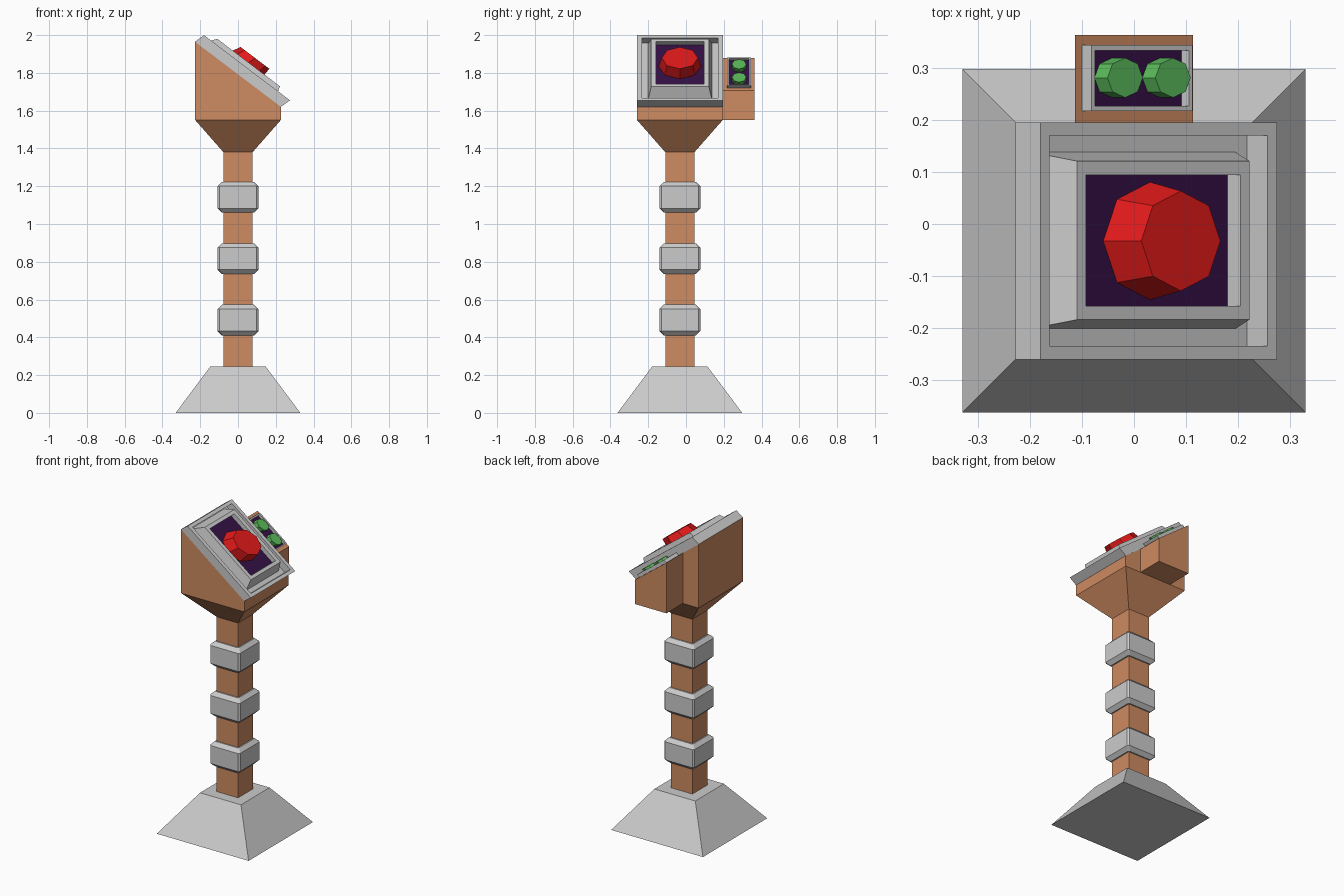
import bpy, bmesh
from math import cos, sin, pi

if "Cube" in bpy.data.objects:
    bpy.data.objects.remove(bpy.data.objects["Cube"])

CY = -0.0325          # centre line of the stand in y


def material(name, rgb):
    m = bpy.data.materials.new(name)
    m.diffuse_color = (*rgb, 1)
    m.use_nodes = True
    m.node_tree.nodes["Principled BSDF"].inputs["Base Color"].default_value = m.diffuse_color
    return m


COPPER = material("copper", (0.62, 0.26, 0.12))
RED = material("red", (0.75, 0.01, 0.01))
GREEN = material("green", (0.10, 0.48, 0.10))
PURPLE = material("purple", (0.035, 0.005, 0.06))


def loft(name, rings, mat=None):
    """Skin a stack of equal-length rings and cap both ends."""
    bm = bmesh.new()
    vs = [[bm.verts.new(p) for p in r] for r in rings]
    n = len(vs[0])
    for a, b in zip(vs, vs[1:]):
        for i in range(n):
            j = (i + 1) % n
            bm.faces.new((a[i], a[j], b[j], b[i]))
    bm.faces.new(vs[0][::-1])
    bm.faces.new(vs[-1])
    bmesh.ops.recalc_face_normals(bm, faces=bm.faces)
    me = bpy.data.meshes.new(name)
    bm.to_mesh(me)
    bm.free()
    ob = bpy.data.objects.new(name, me)
    bpy.context.collection.objects.link(ob)
    if mat:
        me.materials.append(mat)
    return ob


def rect(x0, x1, y0, y1, z):
    return [(x0, y0, z), (x1, y0, z), (x1, y1, z), (x0, y1, z)]


def square(h, z):
    return rect(-h, h, CY - h, CY + h, z)


def cut_square(h, c, z):
    """Square with its corners cut off by c."""
    k = h - c
    return [(x, CY + y, z) for x, y in ((k, -h), (h, -k), (h, k), (k, h),
                                        (-k, h), (-h, k), (-h, -k), (-k, -h))]


def octagon(cx, cy, rx, ry, z):
    return [(cx + rx * cos(i * pi / 4), cy + ry * sin(i * pi / 4), z) for i in range(8)]


def tilt(ring):
    """Map (u, v, height) onto the sloping control face."""
    return [(u + w, v, 1.965 - 0.758 * (u + 0.228) + 0.72 * w) for u, v, w in ring]


# Base and post
loft("base", [square(0.33, 0), square(0.147, 0.245)])
loft("post", [square(0.077, 0.24), square(0.077, 1.39)], COPPER)

# Collars round the post
for i in range(3):
    z = 0.41 + 0.325 * i
    loft(f"collar_{i + 1}", [cut_square(0.085, 0.008, z), cut_square(0.108, 0.01, z + 0.023),
                             cut_square(0.108, 0.01, z + 0.14), cut_square(0.085, 0.008, z + 0.163)])

# Head with flared neck and sloping top
loft("head", [square(0.077, 1.38), square(0.2265, 1.55),
              tilt(rect(-0.2265, 0.2265, CY - 0.2265, CY + 0.2265, 0))], COPPER)

# Grey tray around the main control
loft("head_tray", [tilt(rect(-0.228, 0.227, -0.26, 0.195, 0)),
                   tilt(rect(-0.228, 0.227, -0.26, 0.195, 0.048)),
                   tilt(rect(-0.210, 0.209, -0.234, 0.170, 0.048)),
                   tilt(rect(-0.210, 0.209, -0.234, 0.170, 0.008))])

# Raised tapered frame, panel and big button
loft("button_frame", [tilt(rect(-0.205, 0.187, -0.201, 0.138, 0.008)),
                      tilt(rect(-0.181, 0.151, -0.184, 0.121, 0.071)),
                      tilt(rect(-0.163, 0.134, -0.158, 0.094, 0.071)),
                      tilt(rect(-0.163, 0.134, -0.158, 0.094, 0.044))])
loft("button_panel", [tilt(rect(-0.163, 0.134, -0.158, 0.094, 0.042)),
                      tilt(rect(-0.163, 0.134, -0.158, 0.094, 0.046))], PURPLE)
loft("red_button", [tilt(octagon(-0.015, CY, 0.090, 0.113, 0.046)),
                    tilt(octagon(-0.015, CY, 0.076, 0.096, 0.105))], RED)

# Side box with its own frame, panel and two small buttons
loft("side_box", [rect(-0.113, 0.113, 0.19, 0.363, 1.55),
                  tilt(rect(-0.113, 0.113, 0.19, 0.363, 0))], COPPER)
loft("side_frame", [tilt(rect(-0.100, 0.094, 0.217, 0.344, -0.002)),
                    tilt(rect(-0.100, 0.094, 0.217, 0.344, 0.018)),
                    tilt(rect(-0.093, 0.088, 0.227, 0.333, 0.018)),
                    tilt(rect(-0.093, 0.088, 0.227, 0.333, 0.001))])
loft("side_panel", [tilt(rect(-0.093, 0.088, 0.227, 0.333, 0.000)),
                    tilt(rect(-0.093, 0.088, 0.227, 0.333, 0.003))], PURPLE)
for i, u in enumerate((-0.045, 0.047)):
    loft(f"green_button_{i + 1}", [tilt(octagon(u, 0.281, 0.034, 0.038, 0.003)),
                                   tilt(octagon(u, 0.281, 0.034, 0.038, 0.028))], GREEN)
